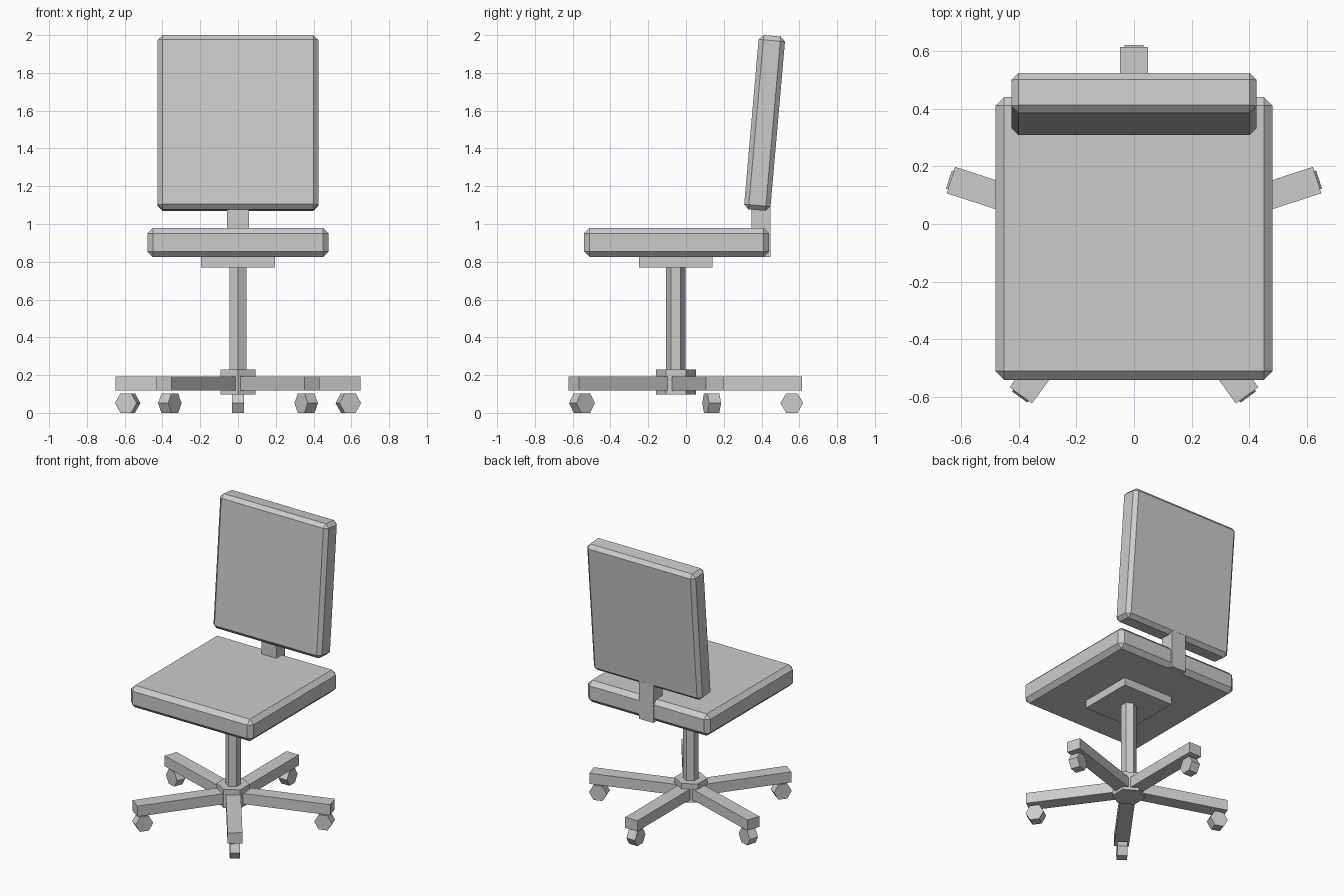
import bpy, bmesh
from math import radians, cos, sin
from mathutils import Matrix, Vector

if "Cube" in bpy.data.objects:
    bpy.data.objects.remove(bpy.data.objects["Cube"])

CY = -0.054  # y of the chair's column axis


def finish(name, bm, matrix):
    bmesh.ops.recalc_face_normals(bm, faces=bm.faces)
    mesh = bpy.data.meshes.new(name)
    bm.to_mesh(mesh)
    bm.free()
    obj = bpy.data.objects.new(name, mesh)
    bpy.context.collection.objects.link(obj)
    obj.matrix_world = matrix
    return obj


def box(name, size, centre, rot=None, bevel=0):
    bm = bmesh.new()
    bmesh.ops.create_cube(bm, size=1)
    bmesh.ops.scale(bm, vec=size, verts=bm.verts)
    if bevel:
        bmesh.ops.bevel(bm, geom=bm.edges[:], offset=bevel, segments=1,
                        affect='EDGES')
    return finish(name, bm, Matrix.Translation(centre) @ (rot or Matrix()))


def hexagon(name, radius, depth, centre, rot=None):
    bm = bmesh.new()
    bmesh.ops.create_cone(bm, cap_ends=True, segments=6, radius1=radius,
                          radius2=radius, depth=depth)
    return finish(name, bm, Matrix.Translation(centre) @ (rot or Matrix()))


# Cushions
box("seat", (0.96, 0.98, 0.155), (0, -0.05, 0.9025), bevel=0.03)
box("backrest", (0.85, 0.14, 0.926), (0, 0.416, 1.535),
    Matrix.Rotation(radians(-5), 4, 'X'), bevel=0.025)

# Back bracket and plate below the seat
box("back_bracket", (0.114, 0.1, 0.375), (0, 0.397, 1.0125))
box("seat_plate", (0.39, 0.39, 0.06), (0, CY, 0.8))

# Column and hub
hexagon("column", 0.051, 0.62, (0, CY, 0.47))
hexagon("hub", 0.106, 0.132, (0, CY, 0.164))

# Five-armed base, one arm pointing straight back, each with a hexagonal caster
ARM = 0.667
for i in range(5):
    angle = radians(90 + 72 * i)
    out = Vector((cos(angle), sin(angle), 0))
    turn = Matrix.Rotation(angle, 4, 'Z')
    box(f"base_arm_{i + 1}", (ARM, 0.096, 0.075),
        out * (ARM / 2) + Vector((0, CY, 0.155)), turn)
    roll = Matrix.Rotation(radians(90), 4, 'X') @ Matrix.Rotation(radians(90), 4, 'Z')
    hexagon(f"caster_{i + 1}", 0.06, 0.066,
            out * 0.614 + Vector((0, CY, 0.052)), turn @ roll)
